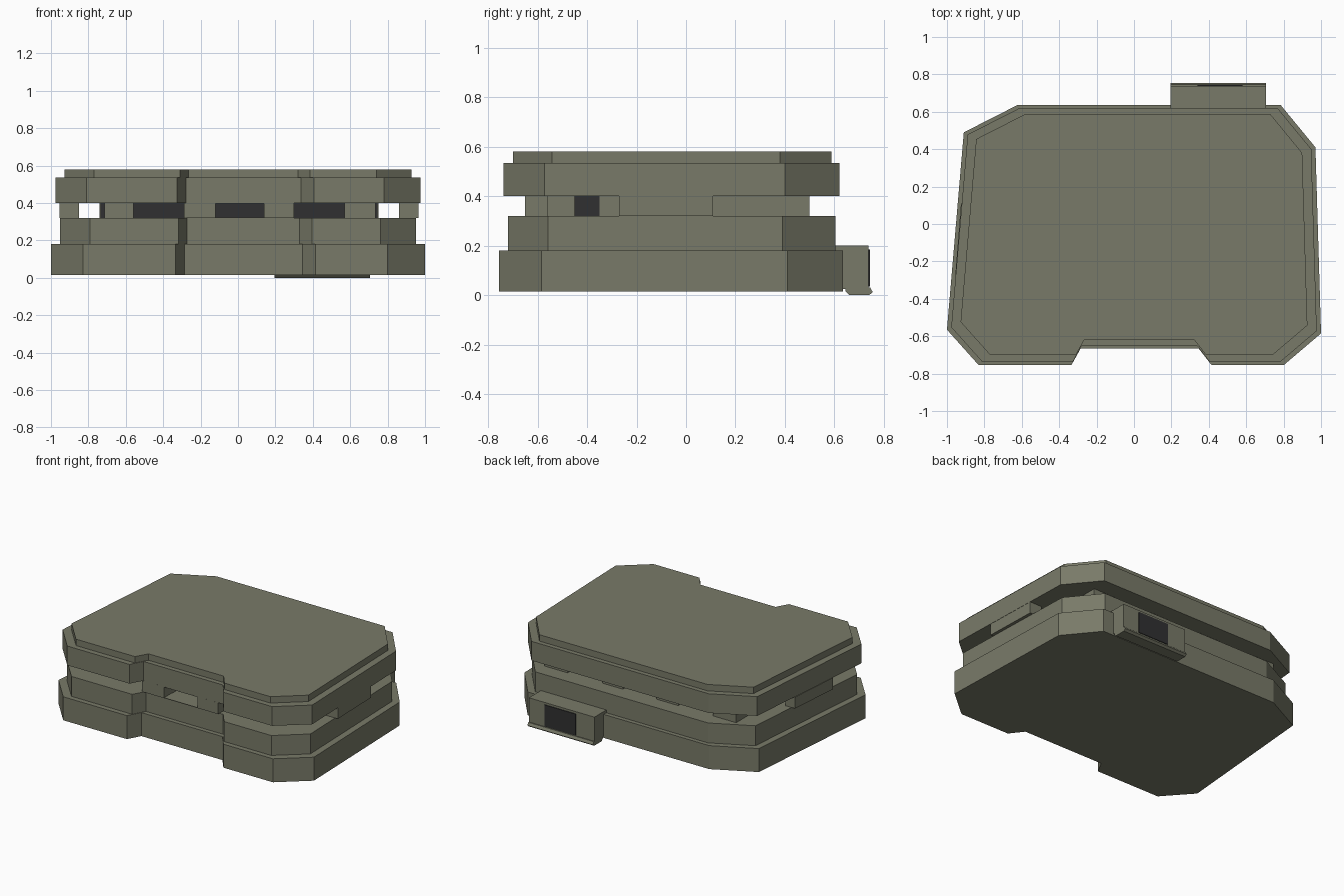
import bpy, bmesh

if "Cube" in bpy.data.objects:
    bpy.data.objects.remove(bpy.data.objects["Cube"])


def material(name, rgb):
    m = bpy.data.materials.new(name)
    m.diffuse_color = (*rgb, 1)
    m.use_nodes = True
    m.node_tree.nodes["Principled BSDF"].inputs["Base Color"].default_value = m.diffuse_color
    return m


OLIVE = material("olive_grey", (0.19, 0.195, 0.14))
DARK = material("charcoal", (0.03, 0.03, 0.031))

# Plan outline shared by every slab (notched front, chamfered corners)
OUTLINE = [(-0.83, -0.755), (-0.335, -0.755), (-0.285, -0.665), (0.345, -0.665),
           (0.415, -0.755), (0.80, -0.755), (1.0, -0.585), (0.97, 0.41),
           (0.785, 0.635), (-0.625, 0.635), (-0.91, 0.49), (-1.0, -0.565)]


def prism(name, points, lo, hi, mat=OLIVE, axis="z"):
    """Extrude a closed 2D profile along z (xy profile) or x (yz profile)."""
    place = (lambda a, b, h: (a, b, h)) if axis == "z" else (lambda a, b, h: (h, a, b))
    bm = bmesh.new()
    face = bm.faces.new([bm.verts.new(place(a, b, lo)) for a, b in points])
    ext = bmesh.ops.extrude_face_region(bm, geom=[face])
    d = place(0, 0, hi - lo)
    bmesh.ops.translate(bm, vec=d, verts=[g for g in ext["geom"] if isinstance(g, bmesh.types.BMVert)])
    bmesh.ops.recalc_face_normals(bm, faces=bm.faces)
    me = bpy.data.meshes.new(name)
    bm.to_mesh(me)
    bm.free()
    me.materials.append(mat)
    ob = bpy.data.objects.new(name, me)
    bpy.context.collection.objects.link(ob)
    return ob


def box(name, x, y, z, mat=OLIVE):
    return prism(name, [(x[0], y[0]), (x[1], y[0]), (x[1], y[1]), (x[0], y[1])], *z, mat)


# Stacked slabs: name, outline scale, bottom, top
for name, s, lo, hi in [("base_slab", 1.0, 0.015, 0.18), ("lower_slab", 0.953, 0.18, 0.32),
                        ("upper_slab", 0.977, 0.40, 0.535), ("top_plate", 0.927, 0.535, 0.58)]:
    prism(name, [(x * s, y * s) for x, y in OUTLINE], lo, hi)

# Open gap between the slabs: dark core with pillars around it
GAP = (0.32, 0.40)
box("dark_core", (-0.735, 0.745), (-0.45, 0.42), GAP, DARK)
for x in [(-0.715, -0.56), (-0.29, -0.12), (0.14, 0.30), (0.57, 0.735)]:
    box("front_pillar", x, (-0.56, -0.44), GAP)
    box("back_pillar", x, (0.40, 0.50), GAP)

# Front panel in the notch, split around its window
for x in [(-0.29, -0.12), (0.14, 0.30)]:
    box("notch_panel", x, (-0.65, -0.55), GAP)
box("window_sill", (-0.12, 0.14), (-0.65, -0.56), (0.32, 0.323))
box("window_head", (-0.12, 0.14), (-0.65, -0.56), (0.397, 0.40))

# Core side covers and outer side posts that follow the tapering sides
box("side_cover_right", (0.60, 0.75), (-0.35, 0.50), GAP)
box("side_cover_left", (-0.74, -0.60), (-0.35, 0.50), GAP)
prism("side_post_right", [(0.86, -0.27), (0.966, -0.27), (0.955, 0.11), (0.86, 0.11)], *GAP)
prism("side_post_left", [(-0.955, -0.27), (-0.85, -0.27), (-0.85, 0.11), (-0.925, 0.11)], *GAP)

# Rear connector housing, dark port plate and chamfered lip
box("rear_housing", (0.195, 0.705), (0.60, 0.738), (0.025, 0.20))
box("rear_port", (0.34, 0.58), (0.735, 0.743), (0.035, 0.185), DARK)
prism("rear_lip", [(0.645, 0.015), (0.66, 0.0), (0.74, 0.0), (0.755, 0.012),
                   (0.745, 0.03), (0.645, 0.03)], 0.195, 0.705, axis="x")
